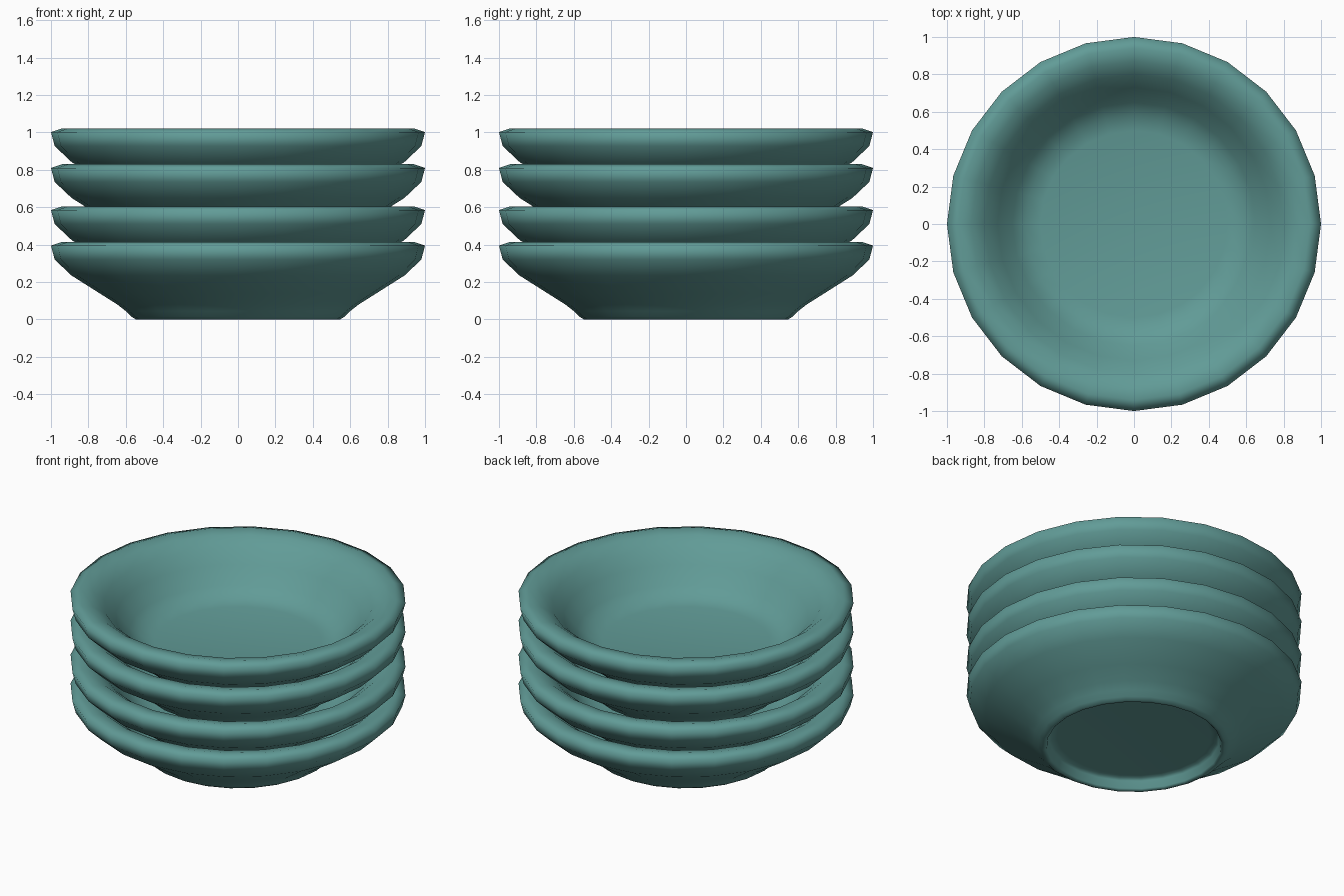
import bpy, bmesh, math

if "Cube" in bpy.data.objects:
    bpy.data.objects.remove(bpy.data.objects["Cube"])

SIDES = 24

# Bowl half-section (radius, height): recess, foot, outer wall, rim, inner wall, floor
PROFILE = [
    (0.00, 0.07), (0.46, 0.07), (0.495, 0.068), (0.51, 0.055), (0.52, 0.008), (0.53, 0.0), (0.545, 0.0),
    (0.57, 0.015), (0.60, 0.045), (0.645, 0.08), (0.74, 0.14), (0.89, 0.235),
    (0.98, 0.32), (1.00, 0.395), (0.94, 0.415), (0.87, 0.40),
    (0.80, 0.35), (0.73, 0.27), (0.65, 0.17), (0.58, 0.118), (0.50, 0.10), (0.00, 0.10),
]

glaze = bpy.data.materials.new("teal_glaze")
glaze.diffuse_color = (0.12, 0.33, 0.31, 1)
glaze.use_nodes = True
glaze.node_tree.nodes["Principled BSDF"].inputs["Base Color"].default_value = glaze.diffuse_color


def make_bowl(name, z):
    """Lathe the half-section around the z axis."""
    bm = bmesh.new()
    rings = []
    for r, h in PROFILE:
        if r == 0:
            rings.append([bm.verts.new((0, 0, h))] * SIDES)
        else:
            rings.append([bm.verts.new((r * math.cos(2 * math.pi * i / SIDES),
                                        r * math.sin(2 * math.pi * i / SIDES), h))
                          for i in range(SIDES)])
    for a, b in zip(rings, rings[1:]):
        for i in range(SIDES):
            j = (i + 1) % SIDES
            bm.faces.new(list(dict.fromkeys((a[i], a[j], b[j], b[i]))))
    bmesh.ops.recalc_face_normals(bm, faces=bm.faces)
    for f in bm.faces:
        f.smooth = True
    mesh = bpy.data.meshes.new(name)
    bm.to_mesh(mesh)
    bm.free()
    mesh.materials.append(glaze)
    bowl = bpy.data.objects.new(name, mesh)
    bowl.location.z = z
    bpy.context.collection.objects.link(bowl)


# Stack of four bowls
for n, z in enumerate((0.0, 0.19, 0.415, 0.607)):
    make_bowl(f"bowl_{n + 1}", z)
